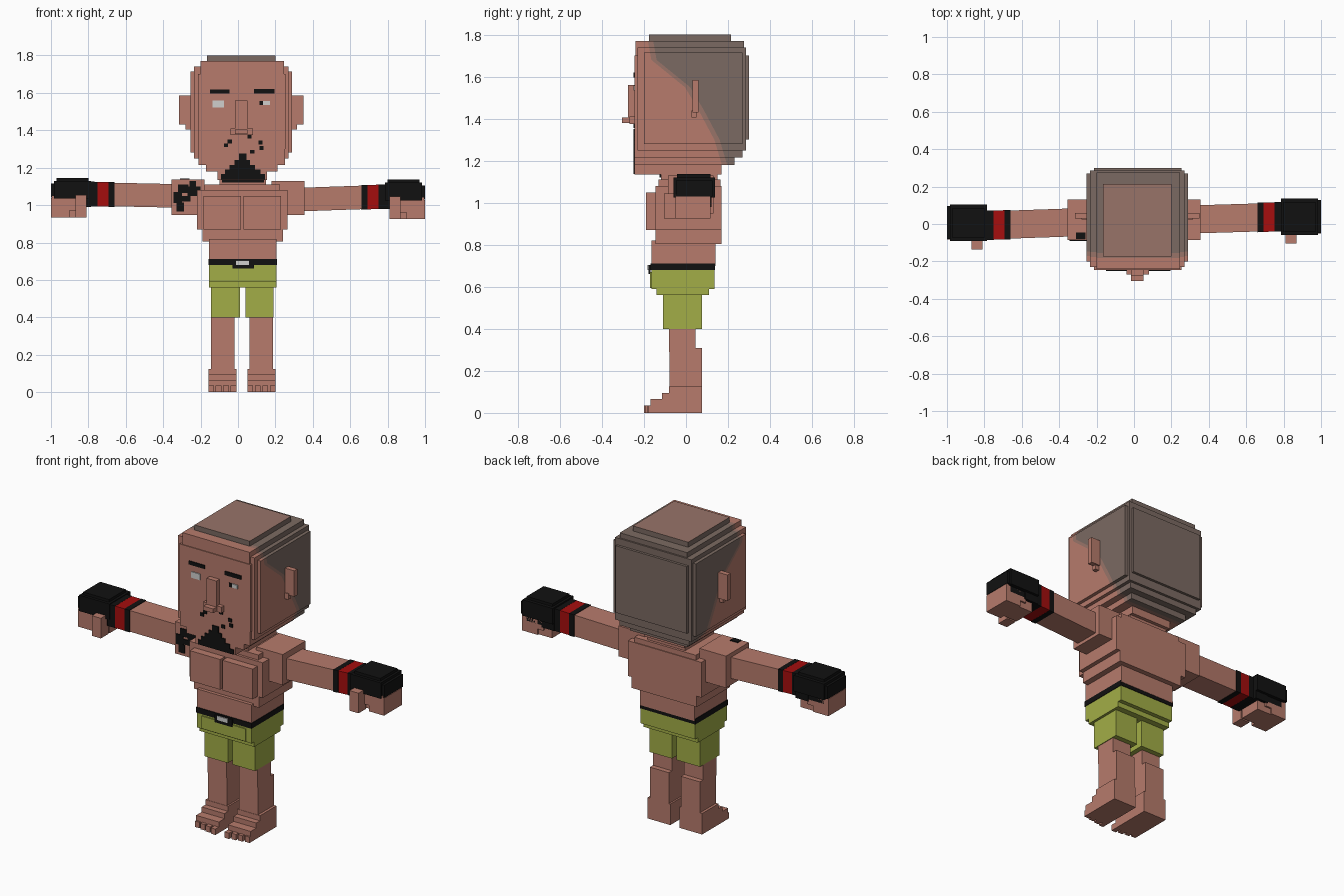
import bpy, bmesh
from mathutils import Vector


def material(name, rgb):
    m = bpy.data.materials.new(name)
    lin = [(c / 255 / 12.92) if c < 11 else ((c / 255 + 0.055) / 1.055) ** 2.4 for c in rgb]
    m.diffuse_color = (*lin, 1)
    return m


SKIN = material("skin", (183, 123, 108))
HAIR = material("shaved_hair", (123, 106, 98))
FADE = material("hair_fade", (152, 116, 105))
BLACK = material("black", (17, 17, 17))
RED = material("red", (166, 14, 14))
GREEN = material("shorts_green", (162, 174, 71))
WHITE = material("light_grey", (208, 208, 206))


def part(name, mats, boxes, shear=None, rule=None):
    """One object from boxes (x0, x1, y0, y1, z0, z1); shear = (dy, dz) per unit x."""
    bm = bmesh.new()
    for x0, x1, y0, y1, z0, z1 in boxes:
        verts = bmesh.ops.create_cube(bm, size=1)["verts"]
        for v in verts:
            v.co = ((x0 + x1) / 2 + v.co.x * (x1 - x0),
                    (y0 + y1) / 2 + v.co.y * (y1 - y0),
                    (z0 + z1) / 2 + v.co.z * (z1 - z0))
            if shear:
                v.co.y += shear[0] * v.co.x
                v.co.z += shear[1] * v.co.x
    if min(b[1] - b[0] for b in boxes) < 0:
        bmesh.ops.reverse_faces(bm, faces=bm.faces)
    if rule:
        rule(bm)
    me = bpy.data.meshes.new(name)
    bm.to_mesh(me)
    bm.free()
    for m in mats if isinstance(mats, list) else [mats]:
        me.materials.append(m)
    ob = bpy.data.objects.new(name, me)
    bpy.context.collection.objects.link(ob)
    return ob


# Hairline running diagonally down the sides of the head, as (y, z)
HAIRLINE = [(-0.17, 1.85), (-0.14, 1.68), (0.02, 1.55), (0.08, 1.45), (0.16, 1.30), (0.22, 1.10)]


def hairline_y(z):
    for (ya, za), (yb, zb) in zip(HAIRLINE, HAIRLINE[1:]):
        if z >= zb:
            return ya + (yb - ya) * (za - z) / (za - zb)
    return HAIRLINE[-1][0]


def paint_hair(bm):
    for offset in (0, -0.025):
        for (ya, za), (yb, zb) in zip(HAIRLINE, HAIRLINE[1:]):
            bmesh.ops.bisect_plane(bm, geom=bm.verts[:] + bm.edges[:] + bm.faces[:],
                                   plane_co=(0, ya + offset, za),
                                   plane_no=Vector((0, za - zb, yb - ya)).normalized())
    bm.normal_update()
    for f in bm.faces:
        c = f.calc_center_median()
        d = c.y - hairline_y(c.z)
        f.material_index = 1 if d > 0 else 2 if d > -0.025 else 0


def paint_crown(bm):
    bm.normal_update()
    for f in bm.faces:
        f.material_index = 1 if f.normal.z > 0.5 else 0


# Head: stacked layers giving stepped edges
part("head", [SKIN, HAIR, FADE], [
    (-0.11, 0.155, -0.245, 0.17, 1.135, 1.19),
    (-0.17, 0.21, -0.245, 0.23, 1.18, 1.23),
    (-0.21, 0.25, -0.245, 0.27, 1.215, 1.30),
    (-0.255, 0.29, -0.20, 0.27, 1.28, 1.715),
    (-0.235, 0.27, -0.23, 0.285, 1.25, 1.74),
    (-0.215, 0.255, -0.245, 0.30, 1.30, 1.70),
    (-0.20, 0.245, -0.24, 0.275, 1.69, 1.77),
], rule=paint_hair)
part("crown", [HAIR, FADE], [(-0.165, 0.20, -0.175, 0.215, 1.765, 1.80)], rule=paint_crown)
part("ears", SKIN, [
    (-0.315, -0.25, 0.03, 0.06, 1.43, 1.585), (0.285, 0.35, 0.03, 0.06, 1.43, 1.585),
    (-0.28, -0.25, 0.025, 0.05, 1.405, 1.44), (0.285, 0.315, 0.025, 0.05, 1.405, 1.44)])
part("nose", SKIN, [
    (-0.015, 0.05, -0.275, -0.24, 1.39, 1.56),
    (-0.04, 0.08, -0.27, -0.24, 1.375, 1.41),
    (-0.015, 0.05, -0.305, -0.24, 1.38, 1.405)])

# Painted face details as thin plates
F0, F1 = -0.251, -0.243
part("eyebrows", BLACK, [(-0.15, -0.045, F0, F1, 1.597, 1.618), (0.085, 0.195, F0, F1, 1.597, 1.62)])
part("eyes", WHITE, [(-0.135, -0.075, F0, F1, 1.522, 1.558), (0.135, 0.17, F0, F1, 1.535, 1.557)])
part("pupil", BLACK, [(0.115, 0.135, F0, F1, 1.535, 1.557)])
part("goatee", BLACK, [
    (-0.09, 0.145, F0, F1, 1.137, 1.165), (-0.07, 0.12, F0, F1, 1.16, 1.19),
    (-0.045, 0.09, F0, F1, 1.185, 1.215), (-0.02, 0.065, F0, F1, 1.21, 1.24),
    (0.005, 0.045, F0, F1, 1.235, 1.275)])
part("moustache_stubble", BLACK, [
    (x, x + 0.022, F0, F1, z, z + 0.02) for x, z in
    ((-0.075, 1.31), (-0.055, 1.33), (0.05, 1.355), (0.11, 1.325), (0.115, 1.295), (0.065, 1.275))])

# Torso
part("neck", SKIN, [(-0.08, 0.13, -0.08, 0.13, 1.08, 1.16)])
part("neck_beard", BLACK, [(-0.085, 0.14, -0.125, -0.117, 1.12, 1.14)])
part("torso", SKIN, [
    (-0.10, 0.15, -0.12, 0.15, 1.08, 1.135),
    (-0.18, 0.225, -0.13, 0.165, 1.03, 1.11),
    (-0.22, 0.265, -0.145, 0.17, 0.87, 1.08),
    (-0.19, 0.24, -0.145, 0.17, 0.805, 0.90),
    (-0.155, 0.205, -0.165, 0.14, 0.70, 0.82)])
part("pecs", SKIN, [(-0.185, 0.015, -0.19, -0.14, 0.87, 1.05), (0.03, 0.23, -0.19, -0.14, 0.87, 1.05)])

# Shorts, belt and buckle
part("belt", BLACK, [(-0.158, 0.208, -0.17, 0.138, 0.68, 0.712),
                     (-0.03, 0.085, -0.178, -0.17, 0.66, 0.705)])
part("buckle", WHITE, [(-0.01, 0.06, -0.184, -0.177, 0.68, 0.704)])
part("shorts", GREEN, [
    (-0.155, 0.205, -0.165, 0.135, 0.59, 0.682),
    (-0.155, 0.205, -0.14, 0.11, 0.56, 0.60),
    (-0.12, 0.17, -0.172, -0.16, 0.595, 0.67),
    (-0.145, 0.01, -0.11, 0.075, 0.40, 0.57),
    (0.04, 0.19, -0.11, 0.075, 0.40, 0.57)])

# Legs and feet, mirrored about the body's middle line
MID = 0.021
for s, side in ((-1, "left"), (1, "right")):
    def span(a, b):
        return tuple(sorted((MID + s * a, MID + s * b)))
    part(side + "_leg", SKIN, [
        (*span(0.04, 0.165), -0.08, 0.045, 0.29, 0.41),
        (*span(0.04, 0.165), -0.078, 0.075, 0.10, 0.31)])
    part(side + "_foot", SKIN, [
        (*span(0.03, 0.18), -0.08, 0.075, 0, 0.125),
        (*span(0.03, 0.18), -0.115, 0.07, 0, 0.095),
        (*span(0.03, 0.18), -0.168, 0.0, 0, 0.065)])
    part(side + "_toes", SKIN, [
        (*span(0.03 + 0.04 * i, 0.06 + 0.04 * i), -0.20 + 0.007 * i, -0.16, 0, 0.035) for i in range(4)])

# Arms with wraps and gloves: each side has its own slight slope
for s, side, y, z, shear in ((-1, "left", 0.02, 1.042, (0.035, -0.022)),
                             (1, "right", 0.015, 1.018, (0.03, 0.035))):
    def seg(a, b, r, rz):
        return (*sorted((s * a, s * b)), y - r, y + r, z - rz, z + rz)
    part(side + "_shoulder", SKIN, [
        (*sorted((s * 0.18, s * 0.355)), -0.085, 0.13, 0.948, 1.13 if s > 0 else 1.138)])
    part(side + "_arm", SKIN, [seg(0.2, 0.68, 0.075, 0.063)], shear)
    part(side + "_wrist_wraps", BLACK, [seg(0.66, 0.692, 0.079, 0.066), seg(0.752, 0.80, 0.079, 0.066)], shear)
    part(side + "_red_wrap", RED, [seg(0.69, 0.754, 0.078, 0.065)], shear)
    hy, hz = (0.005, 1.0) if s < 0 else (0.037, 0.99)

    def hand(a, b, y0, y1, z0, z1):
        return (*sorted((s * a, s * b)), hy + y0, hy + y1, hz + z0, hz + z1)
    part(side + "_glove", BLACK, [
        hand(0.80, 0.97, -0.08, 0.08, 0.0, 0.146),
        hand(0.785, 0.985, -0.097, 0.10, 0.035, 0.13),
        hand(0.785, 0.87, -0.085, 0.085, -0.01, 0.12),
        hand(0.96, 1.0, -0.085, 0.09, 0.04, 0.115)])
    part(side + "_fingers", SKIN, [
        hand(0.86, 0.995, -0.088, 0.08, -0.03, 0.05),
        hand(0.90, 1.0, -0.088, 0.08, -0.065, 0.038),
        hand(0.81, 0.92, -0.06, 0.07, -0.065, 0.0)])
    part(side + "_thumb", SKIN, [hand(0.81, 0.87, -0.142, -0.07, -0.065, 0.055)])

# Shoulder tattoo: thin patches on the front and top of one shoulder
part("tattoo", BLACK, [
    (x0, x1, -0.091, -0.084, z0, z1) for x0, x1, z0, z1 in
    ((-0.345, -0.30, 1.01, 1.07), (-0.32, -0.265, 1.065, 1.11), (-0.27, -0.20, 1.05, 1.10),
     (-0.33, -0.29, 0.965, 1.015), (-0.30, -0.255, 1.02, 1.05), (-0.26, -0.225, 1.09, 1.13))]
    + [(-0.31, -0.26, -0.08, -0.045, 1.136, 1.143)])
